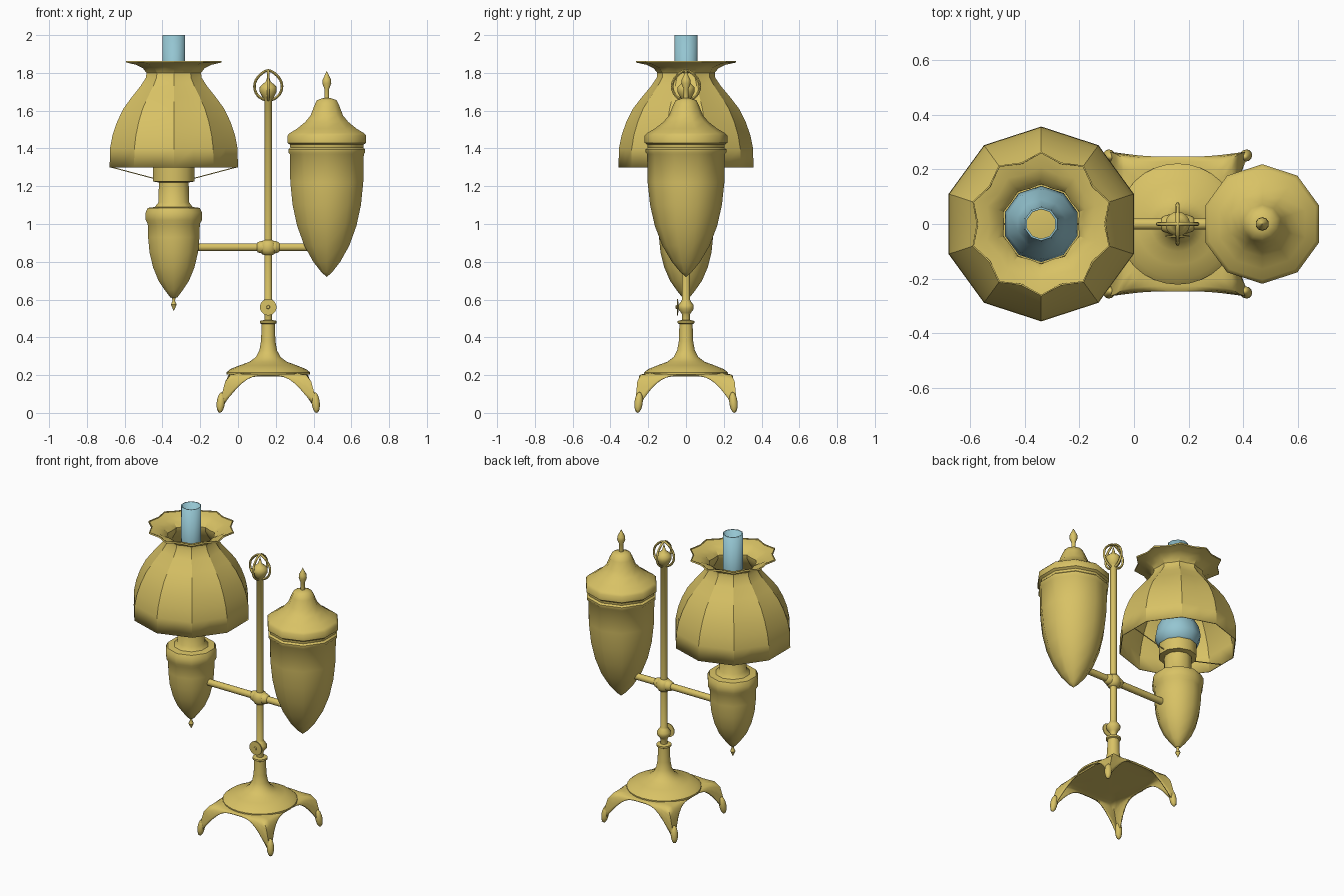
import bpy, bmesh, math
from mathutils import Vector, Matrix

if "Cube" in bpy.data.objects:
    bpy.data.objects.remove(bpy.data.objects["Cube"])

LAMP_X, POST_X, TANK_X = -0.34, 0.16, 0.47


def material(name, col):
    m = bpy.data.materials.new(name)
    m.diffuse_color = col
    m.use_nodes = True
    m.node_tree.nodes["Principled BSDF"].inputs["Base Color"].default_value = m.diffuse_color
    return m


BRASS = material("brass", (0.69, 0.54, 0.13, 1))
GLASS = material("blue_glass", (0.30, 0.56, 0.64, 1))


def finish(name, bm, mat=BRASS, angle=45, thick=0):
    bmesh.ops.remove_doubles(bm, verts=bm.verts, dist=1e-5)
    bmesh.ops.recalc_face_normals(bm, faces=bm.faces)
    me = bpy.data.meshes.new(name)
    bm.to_mesh(me)
    bm.free()
    me.materials.append(mat)
    ob = bpy.data.objects.new(name, me)
    bpy.context.collection.objects.link(ob)
    bpy.ops.object.select_all(action='DESELECT')
    ob.select_set(True)
    bpy.context.view_layer.objects.active = ob
    bpy.ops.object.shade_smooth_by_angle(angle=math.radians(angle))
    if thick:
        mod = ob.modifiers.new("thickness", 'SOLIDIFY')
        mod.thickness = thick
    return ob


def bridge(bm, rings):
    for a, b in zip(rings, rings[1:]):
        n = len(a)
        for i in range(n):
            j = (i + 1) % n
            bm.faces.new((a[i], a[j], b[j], b[i]))


def lathe(name, profile, x, sides=10, mat=BRASS, angle=45, thick=0, sag=None, matrix=None):
    """Revolve (radius, z) points; sag scales every second vertex per ring."""
    bm = bmesh.new()
    rings = []
    for k, (r, z) in enumerate(profile):
        ring = []
        for i in range(sides):
            a = math.pi / 2 + 2 * math.pi * i / sides
            q = r * (sag[k] if sag and i % 2 else 1)
            ring.append(bm.verts.new((q * math.cos(a), q * math.sin(a), z)))
        rings.append(ring)
    bridge(bm, rings)
    if not thick:
        bm.faces.new(rings[0])
        bm.faces.new(rings[-1])
    bm.transform(Matrix.Translation((x, 0, 0)) @ (matrix or Matrix()))
    return finish(name, bm, mat, angle, thick)


def wire(name, pts, radius, cyclic=False, sides=8):
    """Tube along a list of points."""
    bm = bmesh.new()
    pts = [Vector(p) for p in pts]
    n = len(pts)
    normal = (pts[1] - pts[0]).cross(pts[-1] - pts[0] if n > 2 else Vector((0, 1, 0))).normalized()
    rings = []
    for i, p in enumerate(pts):
        nxt = pts[(i + 1) % n] if cyclic else pts[min(i + 1, n - 1)]
        prv = pts[i - 1] if cyclic else pts[max(i - 1, 0)]
        side = (nxt - prv).normalized().cross(normal)
        rings.append([bm.verts.new(p + radius * (side * math.cos(t) + normal * math.sin(t)))
                      for t in (2 * math.pi * k / sides for k in range(sides))])
    if cyclic:
        rings.append(rings[0])
    else:
        bm.faces.new(rings[0])
        bm.faces.new(rings[-1])
    bridge(bm, rings)
    return finish(name, bm)


E = 0.0005  # near-zero tip radius

# Ten-panelled shade with flared, scalloped rim
flat = math.cos(math.pi / 10)
lathe("shade", [(.357, 1.30), (.355, 1.40), (.341, 1.47), (.316, 1.54), (.281, 1.61), (.235, 1.67),
                (.185, 1.73), (.155, 1.775), (.152, 1.80), (.172, 1.825), (.21, 1.843), (.265, 1.855),
                (.265, 1.864)],
      LAMP_X, 20, angle=30, thick=.006,
      sag=[flat * s for s in (1, 1, .99, .99, .98, .98, .98, .98, .98, .97, .96, .94, .94)])

# Glass chimney with low bulge
lathe("chimney", [(.08, 1.28), (.12, 1.31), (.14, 1.36), (.128, 1.42), (.09, 1.49), (.066, 1.57),
                  (.062, 1.75), (.062, 2.0)], LAMP_X, 10, GLASS, thick=.008)

# Burner body, neck and gallery
lathe("burner", [(E, .605), (.02, .612), (.05, .65), (.085, .70), (.115, .77), (.135, .85), (.143, .93),
                 (.145, 1.0), (.156, 1.02), (.157, 1.06), (.145, 1.085), (.105, 1.09), (.085, 1.115),
                 (.083, 1.22), (.115, 1.225), (.116, 1.30), (.10, 1.305)], LAMP_X)
lathe("burner_drop", [(E, .54), (.016, .573), (.006, .595), (.014, .615)], LAMP_X)

# Two wires carrying the shade
for s, side in ((-1, "left"), (1, "right")):
    wire("shade_wire_" + side, [(LAMP_X + s * .10, 0, 1.24), (LAMP_X + s * .338, 0, 1.303)], .003, sides=6)

# Fuel tank with stepped lid and finial
lathe("tank", [(E, .72), (.03, .745), (.075, .80), (.125, .885), (.165, .99), (.19, 1.10), (.203, 1.22),
               (.206, 1.37), (.214, 1.38), (.214, 1.395), (.203, 1.405), (.205, 1.42), (.219, 1.43),
               (.219, 1.468), (.205, 1.482), (.165, 1.505), (.12, 1.54), (.09, 1.575), (.07, 1.625),
               (.055, 1.655), (.03, 1.664), (.013, 1.668)], TANK_X, 10)
lathe("tank_finial", [(.013, 1.66), (.013, 1.715), (.025, 1.745), (.023, 1.765), (.010, 1.79), (E, 1.81)],
      TANK_X, 10)

# Post with mid hub, lower collar and cup top
lathe("post", [(.021, .48), (.021, .52), (.026, .53), (.041, .55), (.041, .57), (.026, .59), (.021, .60),
               (.021, .835), (.032, .84), (.044, .86), (.044, .89), (.032, .91), (.021, .915), (.021, 1.66),
               (.03, 1.67), (.045, 1.70), (.045, 1.725), (.03, 1.74), (.012, 1.755), (E, 1.80)], POST_X, 16)

# Cross arm, lying along x through the hub
lie = Matrix.Translation((0, 0, .877)) @ Matrix.Rotation(math.pi / 2, 4, 'Y')
lathe("cross_arm", [(.021, -.42), (.021, -.06), (.028, -.055), (.034, -.035), (.034, .035), (.028, .055),
                    (.021, .06), (.021, .25)], POST_X, 14, matrix=lie)

# Thumb screw facing the front
lie = Matrix.Translation((0, 0, .56)) @ Matrix.Rotation(math.pi / 2, 4, 'X')
lathe("thumb_screw", [(.012, 0), (.012, .04), (.044, .042), (.044, .048), (.010, .049), (.008, .055)],
      POST_X, 20, matrix=lie)

# Two crossed teardrop carrying loops
for name, dx, dy in (("loop_across", 1, 0), ("loop_deep", 0, 1)):
    pts = []
    for i in range(28):
        a = 2 * math.pi * i / 28
        w = .073 * math.sin(a)
        peak = .012 * max(0, math.cos(a)) ** 8
        pts.append((POST_X + dx * w, dy * w, 1.728 + .073 * math.cos(a) + peak))
    wire(name, pts, .007, cyclic=True)

# Bell-shaped base column on a round disc
lathe("base_column", [(.222, .203), (.222, .214), (.20, .232), (.15, .252), (.10, .270), (.066, .295),
                      (.047, .33), (.038, .38), (.035, .47), (.044, .475), (.044, .487), (.022, .492)],
      POST_X, 32)

# Four-legged base shell: side profile blended into a leg profile near each corner
side = [(.0, .207), (.5, .207), (.8, .207), (.92, .206), (.97, .203), (.985, .201), (1, .199), (1, .196)]
leg = [(.0, .0, .207), (.12, .14, .210), (.16, .20, .210), (.20, .24, .202), (.228, .258, .165),
       (.245, .264, .10), (.256, .266, .05), (.266, .266, .008)]
bm = bmesh.new()
rings = []
N = 80
for (f, zs), (lx, ly, zl) in zip(side[1:], leg[1:]):
    ring = []
    for i in range(N):
        a = 2 * math.pi * i / N
        c, s = math.cos(a), math.sin(a)
        m = max(abs(c), abs(s))
        phi = math.atan2(min(abs(c), abs(s)), m) / (math.pi / 4)
        w = phi ** 4.5
        sx, sy = .212 * f * c / m, .247 * f * s / m
        tx, ty = lx * c / m, ly * s / m
        ring.append(bm.verts.new((POST_X + sx + (tx - sx) * w, sy + (ty - sy) * w, zs + (zl - zs) * w)))
    rings.append(ring)
bridge(bm, rings)
bm.faces.new(rings[0])
finish("base_shell", bm, angle=60, thick=.010)

# Rounded feet under the four corners
for ix in (-1, 1):
    for iy in (-1, 1):
        bm = bmesh.new()
        bmesh.ops.create_uvsphere(bm, u_segments=12, v_segments=8, radius=1)
        for v in bm.verts:
            p = v.co.copy()
            out = .010 * (1 - p.z) / 2
            v.co = (POST_X + ix * (.246 + out) + p.x * .022, iy * (.246 + out) + p.y * .022, .055 + p.z * .055)
        finish("foot_%s_%s" % ("left" if ix < 0 else "right", "front" if iy < 0 else "back"), bm)
